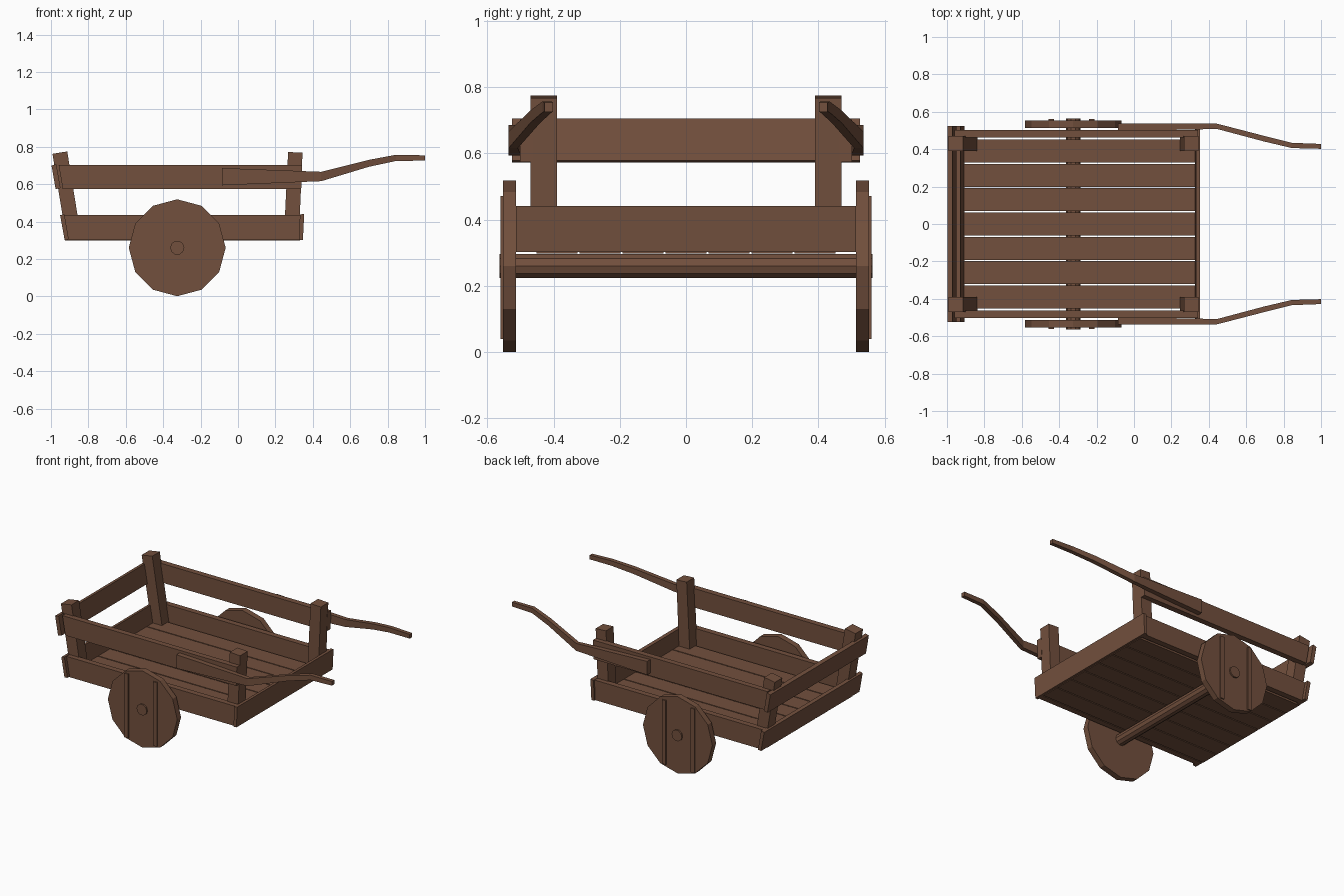
import bpy, bmesh, math

if "Cube" in bpy.data.objects:
    bpy.data.objects.remove(bpy.data.objects["Cube"])

wood = bpy.data.materials.new("brown wood")
wood.diffuse_color = (0.17, 0.08, 0.047, 1)
wood.use_nodes = True
wood.node_tree.nodes["Principled BSDF"].inputs["Base Color"].default_value = wood.diffuse_color


def make(name, rings):
    """Skin a list of equal-sized point rings into a closed flat-shaded solid."""
    bm = bmesh.new()
    vs = [[bm.verts.new(p) for p in r] for r in rings]
    n = len(rings[0])
    for a, b in zip(vs, vs[1:]):
        for i in range(n):
            j = (i + 1) % n
            bm.faces.new((a[i], a[j], b[j], b[i]))
    bm.faces.new(vs[0])
    bm.faces.new(vs[-1])
    bmesh.ops.recalc_face_normals(bm, faces=bm.faces)
    me = bpy.data.meshes.new(name)
    bm.to_mesh(me)
    bm.free()
    me.materials.append(wood)
    ob = bpy.data.objects.new(name, me)
    bpy.context.collection.objects.link(ob)
    return ob


def prism(name, xz, y0, y1):
    """Extrude a side profile across the cart."""
    return make(name, [[(x, y, z) for x, z in xz] for y in (y0, y1)])


def box(name, x0, x1, y0, y1, z0, z1):
    return prism(name, [(x0, z0), (x1, z0), (x1, z1), (x0, z1)], y0, y1)


def disc(name, r, n, y0, y1):
    pts = [(WX + r * math.cos(2 * math.pi * i / n),
            WZ + r * math.sin(2 * math.pi * i / n)) for i in range(n)]
    return prism(name, pts, y0, y1)


WX, WZ = -0.325, 0.26

# Bed planks
for i in range(7):
    c = (i - 3) * 0.13
    box("bed_plank", -0.925, 0.332, c - 0.0615, c + 0.0615, 0.298, 0.326)

# End boards, leaning outwards
prism("front_board", [(0.326, 0.302), (0.347, 0.302), (0.354, 0.441), (0.331, 0.438)], -0.513, 0.513)
prism("rear_lower_board", [(-0.927, 0.302), (-0.905, 0.306), (-0.928, 0.439), (-0.951, 0.434)], -0.525, 0.525)
prism("rear_upper_rail", [(-0.975, 0.573), (-0.949, 0.579), (-0.971, 0.706), (-0.997, 0.70)], -0.525, 0.525)

# Axle
disc("axle", 0.038, 10, -0.563, 0.563)

for s in (-1, 1):
    # Side boards and rails
    prism("side_lower_board", [(-0.912, 0.302), (0.33, 0.302), (0.336, 0.436), (-0.935, 0.436)], s * 0.463, s * 0.502)
    prism("side_upper_rail", [(-0.937, 0.575), (0.338, 0.575), (0.343, 0.703), (-0.959, 0.703)], s * 0.463, s * 0.502)
    # Corner posts
    prism("rear_post", [(-0.918, 0.31), (-0.838, 0.31), (-0.913, 0.775), (-0.992, 0.762)], s * 0.39, s * 0.47)
    prism("front_post", [(0.245, 0.31), (0.325, 0.31), (0.345, 0.768), (0.268, 0.772)], s * 0.39, s * 0.47)
    # Wheel with two battens
    disc("wheel", 0.259, 12, s * 0.513, s * 0.553)
    for x in (-0.4415, -0.227):
        box("wheel_batten", x - 0.0145, x + 0.0145, s * 0.54, s * 0.561, 0.04, 0.472)
    # Handle: x, inner y, outer y, bottom z, top z
    path = [(-0.085, 0.498, 0.536, 0.594, 0.686),
            (0.445, 0.508, 0.536, 0.616, 0.666),
            (0.70, 0.440, 0.470, 0.693, 0.730),
            (0.845, 0.406, 0.434, 0.724, 0.757),
            (1.0, 0.402, 0.428, 0.726, 0.754)]
    make("handle", [[(x, s * a, b), (x, s * o, b), (x, s * o, t), (x, s * a, t)]
                    for x, a, o, b, t in path])
